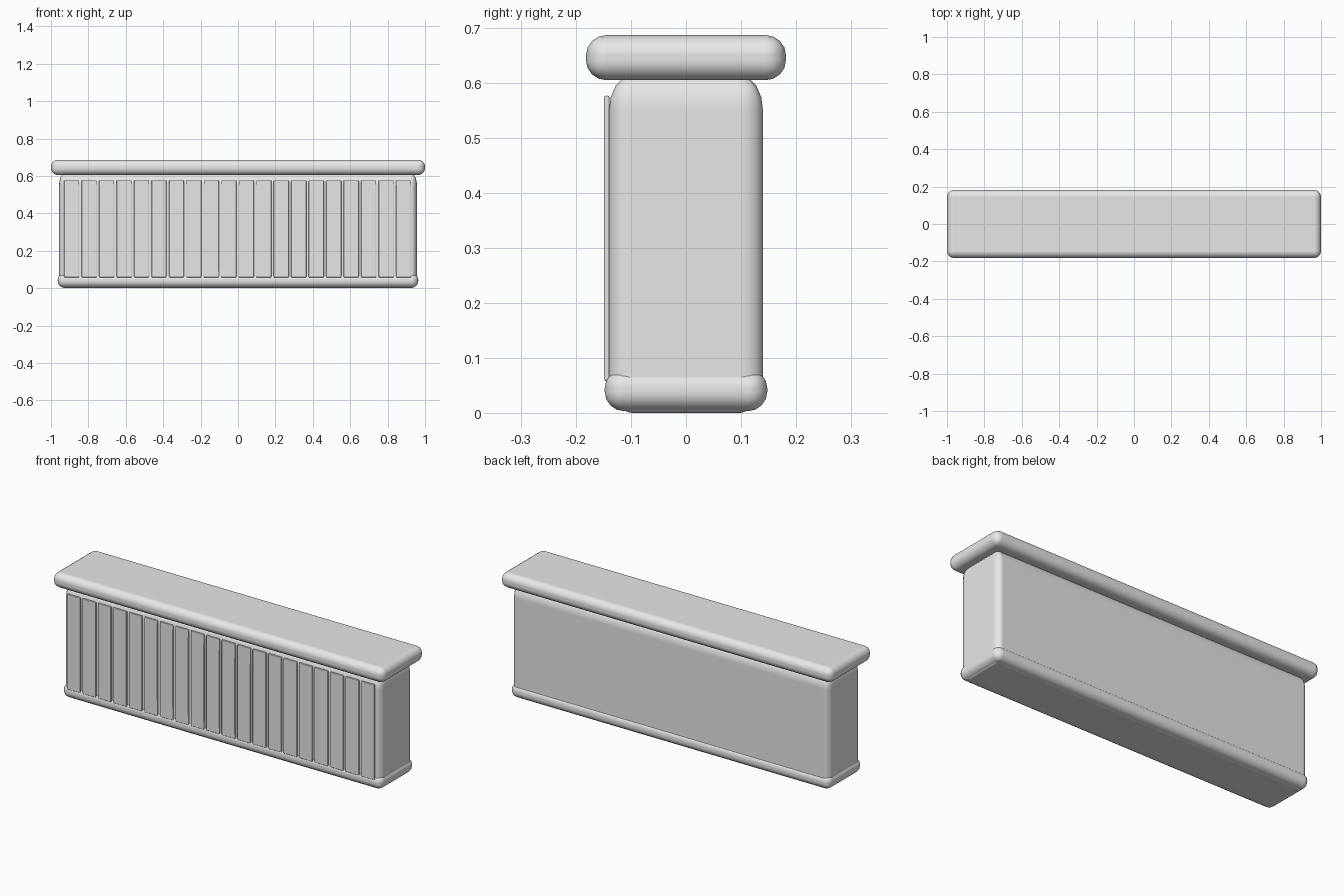
import bpy

cube = bpy.data.objects.get("Cube")
if cube:
    bpy.data.objects.remove(cube, do_unlink=True)

grey = bpy.data.materials.new("light_grey")
grey.use_nodes = True
colour = (0.8, 0.8, 0.8, 1)
grey.diffuse_color = colour
grey.node_tree.nodes["Principled BSDF"].inputs["Base Color"].default_value = colour


def rounded_box(name, low, high, radius, segments=4, stretch=(1, 1, 1)):
    """Box between two corners; stretch scales the edge radius on each axis."""
    centre = [(a + b) / 2 for a, b in zip(low, high)]
    bpy.ops.mesh.primitive_cube_add(size=1, location=centre)
    box = bpy.context.object
    box.name = name
    box.scale = [(b - a) / s for a, b, s in zip(low, high, stretch)]
    bpy.ops.object.transform_apply(location=False, rotation=False, scale=True)
    box.data.materials.append(grey)
    bpy.ops.object.shade_smooth_by_angle()
    bevel = box.modifiers.new("rounded_edges", "BEVEL")
    bevel.width = radius
    bevel.segments = segments
    bevel.limit_method = "NONE"
    bevel.harden_normals = True
    box.scale = stretch
    return box


# Main body, with taller rounding at the top and bottom edges
rounded_box("counter_body", (-0.957, -0.14, 0), (0.957, 0.14, 0.613),
            0.045, stretch=(0.7, 0.9, 1.4))

# Overhanging worktop and base trim
rounded_box("worktop", (-1, -0.182, 0.605), (1, 0.182, 0.687), 0.037)
rounded_box("base_trim", (-0.964, -0.148, 0.003), (0.964, 0.148, 0.08), 0.036)

# Row of upright slats across the front
slats = 20
pitch = 0.0934
for i in range(slats):
    x = (i - (slats - 1) / 2) * pitch - 0.002
    rounded_box(f"front_slat_{i + 1}", (x - 0.0405, -0.149, 0.058),
                (x + 0.0405, -0.139, 0.577), 0.004, segments=2)
